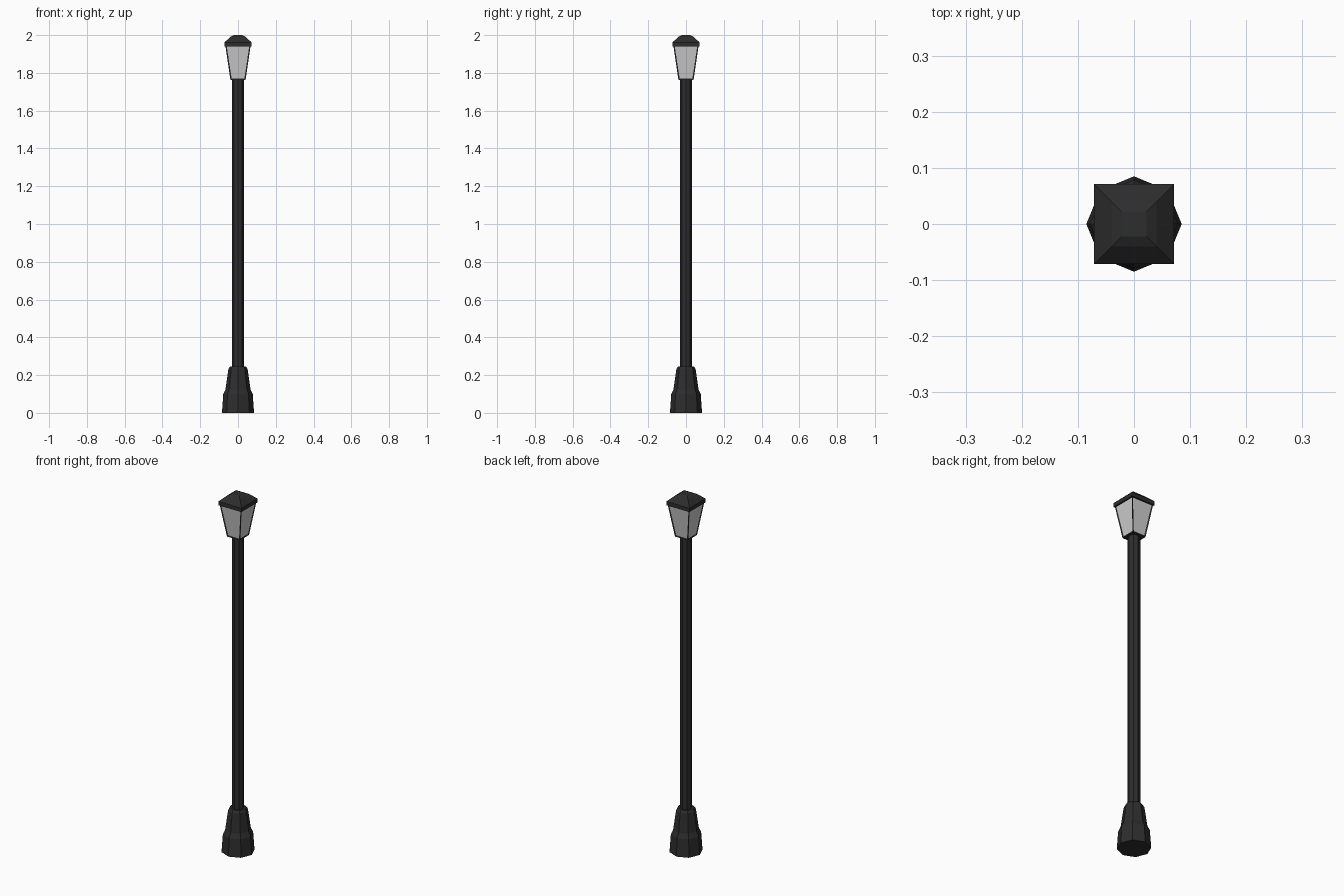
import bpy, bmesh, math

if "Cube" in bpy.data.objects:
    bpy.data.objects.remove(bpy.data.objects["Cube"])


def material(name, value):
    m = bpy.data.materials.new(name)
    m.diffuse_color = (value, value, value, 1)
    m.use_nodes = True
    m.node_tree.nodes["Principled BSDF"].inputs["Base Color"].default_value = m.diffuse_color
    return m


black = material("black_iron", 0.026)
glass = material("frosted_glass", 0.62)


def finish(bm, name, mats):
    bmesh.ops.recalc_face_normals(bm, faces=bm.faces)
    me = bpy.data.meshes.new(name)
    bm.to_mesh(me)
    bm.free()
    for m in mats:
        me.materials.append(m)
    ob = bpy.data.objects.new(name, me)
    bpy.context.collection.objects.link(ob)
    return ob


def stack(bm, profile, sides, turn=0.0, scale=1.0):
    """Skin a (radius, height) profile as a flat-sided column; returns side faces."""
    rings = []
    for r, z in profile:
        rings.append([bm.verts.new((r * scale * math.cos(turn + i * math.tau / sides),
                                    r * scale * math.sin(turn + i * math.tau / sides), z))
                      for i in range(sides)])
    walls = []
    for a, b in zip(rings, rings[1:]):
        for i in range(sides):
            j = (i + 1) % sides
            walls.append(bm.faces.new((a[i], a[j], b[j], b[i])))
    bm.faces.new(rings[0][::-1])
    bm.faces.new(rings[-1])
    return walls


def column(name, profile, sides=8, turn=0.0, scale=1.0):
    bm = bmesh.new()
    stack(bm, profile, sides, turn, scale)
    return finish(bm, name, [black])


# Octagonal pedestal and pole
column("pedestal", [(0.085, 0), (0.078, 0.10), (0.066, 0.125), (0.051, 0.232), (0.043, 0.245)])
column("pole", [(0.031, 0.24), (0.031, 1.77)])

# Square lantern: half-widths scaled to corner radius, glass inset in each side
SQ = (math.pi / 4, math.sqrt(2))
bm = bmesh.new()
walls = stack(bm, [(0.040, 1.762), (0.067, 1.945)], 4, *SQ)
bmesh.ops.recalc_face_normals(bm, faces=bm.faces)
bmesh.ops.inset_individual(bm, faces=walls, thickness=0.010, depth=-0.003)
for f in walls:
    f.material_index = 1
finish(bm, "lantern", [black, glass])

# Hipped roof with a small flat top
column("roof", [(0.071, 1.94), (0.071, 1.962), (0.040, 1.991), (0.022, 2.0)], 4, *SQ)
